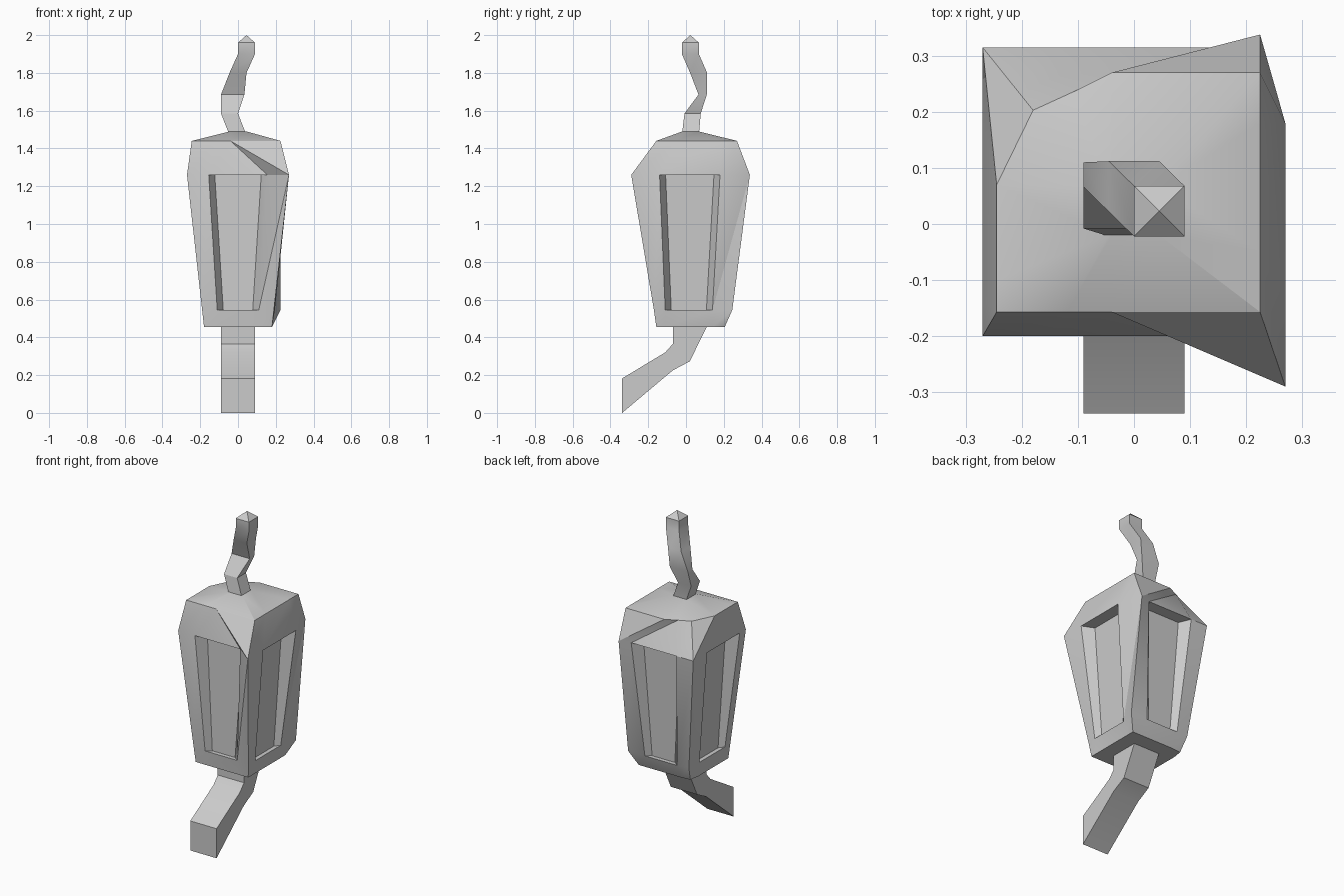
import bpy, bmesh
from math import radians
from mathutils import Vector

if "Cube" in bpy.data.objects:
    bpy.data.objects.remove(bpy.data.objects["Cube"])


def finish(bm, name):
    bmesh.ops.remove_doubles(bm, verts=bm.verts, dist=1e-4)
    bmesh.ops.dissolve_degenerate(bm, edges=bm.edges, dist=1e-4)
    bmesh.ops.recalc_face_normals(bm, faces=bm.faces)
    me = bpy.data.meshes.new(name)
    bm.to_mesh(me)
    bm.free()
    ob = bpy.data.objects.new(name, me)
    bpy.context.collection.objects.link(ob)
    return ob


def smooth(ob, deg):
    bpy.ops.object.select_all(action='DESELECT')
    ob.select_set(True)
    bpy.context.view_layer.objects.active = ob
    bpy.ops.object.shade_smooth_by_angle(angle=radians(deg))


# lantern body: 12-point outlines, counter-clockwise from the front left corner
bottom = [(-.18, -.157), (-.11, -.157), (.11, -.157), (.18, -.157), (.18, -.11), (.18, .14),
          (.18, .205), (.11, .205), (-.11, .205), (-.17, .2), (-.18, .14), (-.18, -.11)]
low = [(-.19, -.162), (-.11, -.165), (.11, -.165), (.19, -.17), (.195, -.11), (.195, .14),
       (.225, .245), (.11, .245), (-.11, .245), (-.188, .24), (-.19, .14), (-.19, -.11)]
mid = [(-.27, -.2), (-.155, -.2), (.155, -.2), (.27, -.29), (.27, -.14), (.27, .18),
       (.225, .338), (.155, .315), (-.155, .315), (-.27, .315), (-.27, .18), (-.27, -.14)]
top = [(-.245, -.157), (-.12, -.157), (-.04, -.157), (.225, -.157), (.225, -.05), (.225, .18),
       (.225, .27), (-.04, .27), (-.11, .235), (-.18, .203), (-.245, .07), (-.245, -.1)]
peak = [(max(-.045, min(.045, x)), max(-.02, min(.067, y))) for x, y in top]

bm = bmesh.new()
rings = [[bm.verts.new((x, y, z)) for x, y in pts] for pts, z in
         ((bottom, .455), (low, .545), (mid, 1.26), (top, 1.44), (peak, 1.49))]
for level in range(4):
    a, b = rings[level], rings[level + 1]
    for i in range(12):
        j = (i + 1) % 12
        if level == 1 and i % 3 == 1:
            # recessed window in the middle of each side
            outer = [a[i], a[j], b[j], b[i]]
            along = (a[j].co - a[i].co).normalized()
            inward = Vector((-along.y, along.x, 0))
            inner = [bm.verts.new(v.co + along * s * .032 + inward * d)
                     for v, s, d in zip(outer, (1, -1, -1, 1), (.025, .025, .075, .075))]
            bm.faces.new(inner)
            for k in range(4):
                m = (k + 1) % 4
                bm.faces.new((outer[k], outer[m], inner[m], inner[k]))
        elif level == 2 and i == 2:
            bm.faces.new((a[i], a[j], b[i]))
            bm.faces.new((b[i], a[j], b[j]))
        else:
            bm.faces.new((a[i], a[j], b[j]))
            bm.faces.new((a[i], b[j], b[i]))
bm.faces.new(rings[0][::-1])
bm.faces.new(rings[4])
smooth(finish(bm, "lantern_body"), 25)

# crooked hanging stem: z, centre x, centre y, half width, half depth
stem = [(1.47, 0, .023, .045, .045), (1.585, -.045, .035, .045, .043),
        (1.685, -.028, .088, .062, .022), (1.8, 0, .067, .045, .045),
        (1.9, .045, .023, .045, .045), (1.96, .045, .023, .045, .045)]
bm = bmesh.new()
loops = [[bm.verts.new((cx + sx * w, cy + sy * d, z))
          for sx, sy in ((-1, -1), (1, -1), (1, 1), (-1, 1))] for z, cx, cy, w, d in stem]
tip = bm.verts.new((.045, .023, 2))
for a, b in zip(loops, loops[1:]):
    for k in range(4):
        m = (k + 1) % 4
        bm.faces.new((a[k], a[m], b[m], b[k]))
for k in range(4):
    bm.faces.new((loops[-1][k], loops[-1][(k + 1) % 4], tip))
bm.faces.new(loops[0][::-1])
smooth(finish(bm, "upper_stem"), 25)

# bent foot: side profile (y, z) extruded across x
profile = [(-.07, .47), (-.07, .365), (-.11, .32), (-.338, .183), (-.338, 0),
           (-.07, .225), (.02, .273), (.11, .455), (.11, .47)]
bm = bmesh.new()
face = bm.faces.new([bm.verts.new((-.09, y, z)) for y, z in profile])
ext = bmesh.ops.extrude_face_region(bm, geom=[face])
bmesh.ops.translate(bm, vec=(.18, 0, 0),
                    verts=[g for g in ext["geom"] if isinstance(g, bmesh.types.BMVert)])
smooth(finish(bm, "lower_foot"), 25)
